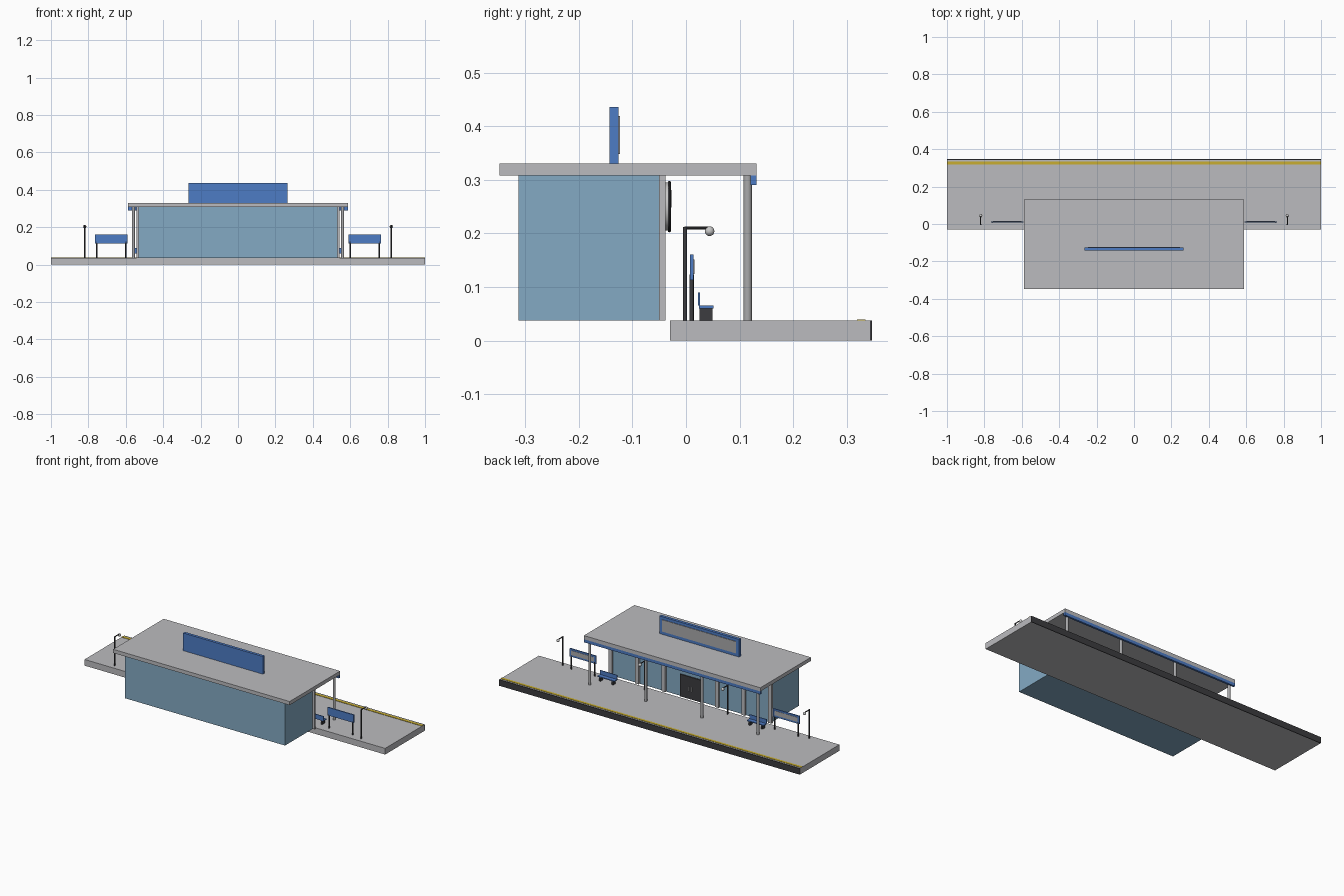
import bpy, math

if "Cube" in bpy.data.objects:
    bpy.data.objects.remove(bpy.data.objects["Cube"])


def material(name, r, g, b):
    m = bpy.data.materials.new(name)
    m.use_nodes = True
    m.diffuse_color = (r, g, b, 1)
    m.node_tree.nodes["Principled BSDF"].inputs["Base Color"].default_value = (r, g, b, 1)
    return m


GREY = material("concrete grey", 0.50, 0.50, 0.52)
GLASS = material("pale blue glass", 0.23, 0.40, 0.55)
BLUE = material("sign blue", 0.075, 0.20, 0.56)
DARK = material("charcoal", 0.045, 0.045, 0.05)
YELLOW = material("safety yellow", 0.58, 0.42, 0.03)
STEEL = material("steel grey", 0.40, 0.40, 0.41)
WHITE = material("off white", 0.58, 0.58, 0.58)


def finish(name, mat, smooth=False):
    o = bpy.context.object
    o.name = name
    o.data.materials.append(mat)
    if smooth:
        bpy.ops.object.shade_smooth_by_angle()
    return o


def box(name, mat, x, y, z):
    """Box from (low, high) pairs on each axis."""
    spans = (x, y, z)
    bpy.ops.mesh.primitive_cube_add(size=1, location=[(a + b) / 2 for a, b in spans])
    o = bpy.context.object
    o.scale = [b - a for a, b in spans]
    bpy.ops.object.transform_apply(location=False, rotation=False, scale=True)
    return finish(name, mat)


def rod(name, mat, radius, x, y, z, length, along_y=False, sides=16):
    """Cylinder centred at x, y, z, upright or lying along y."""
    turn = (math.pi / 2, 0, 0) if along_y else (0, 0, 0)
    bpy.ops.mesh.primitive_cylinder_add(vertices=sides, radius=radius, depth=length,
                                        location=(x, y, z), rotation=turn)
    return finish(name, mat, True)


FLOOR, CEILING = 0.037, 0.308
MID = (FLOOR + CEILING) / 2

# Platform with a dark track-side face and a yellow safety line
box("platform", GREY, (-1, 1), (-0.03, 0.343), (0, FLOOR))
box("platform_edge", DARK, (-1, 1), (0.343, 0.347), (0, FLOOR))
box("safety_line", YELLOW, (-1, 1), (0.319, 0.335), (FLOOR, FLOOR + 0.002))

# Glazed hall with mullions on the platform side
box("hall", GLASS, (-0.532, 0.532), (-0.313, -0.049), (FLOOR, CEILING))
for i in (-3, -2, -1, 1, 2, 3):
    x = i * 0.177
    box("mullion", GREY, (x - 0.012, x + 0.012), (-0.05, -0.038), (FLOOR, CEILING))

# Double door
for s in (-1, 1):
    box("door_leaf", DARK, sorted((s * 0.001, s * 0.07)), (-0.05, -0.042), (FLOOR, 0.17))
    box("door_handle", WHITE, sorted((s * 0.006, s * 0.01)), (-0.042, -0.039), (0.085, 0.11))

# Wall clock above the door
rod("clock_body", WHITE, 0.045, 0, -0.04, 0.25, 0.02, True, 32)
bpy.ops.mesh.primitive_torus_add(location=(0, -0.031, 0.25), rotation=(math.pi / 2, 0, 0),
                                 major_radius=0.045, minor_radius=0.003,
                                 major_segments=32, minor_segments=8)
finish("clock_rim", DARK, True)
box("minute_hand", DARK, (-0.002, 0.002), (-0.03, -0.027), (0.248, 0.281))
box("hour_hand", DARK, (-0.024, 0.002), (-0.03, -0.027), (0.248, 0.252))

# Roof, blue fascia and columns
box("roof", GREY, (-0.587, 0.587), (-0.348, 0.132), (CEILING, 0.33))
box("fascia", BLUE, (-0.587, 0.587), (0.12, 0.132), (0.29, CEILING))
for i in (-1.5, -0.5, 0.5, 1.5):
    rod("column", STEEL, 0.008, i * 0.373, 0.115, MID, CEILING - FLOOR)

# Roof sign with a pale panel facing the platform
box("roof_sign", BLUE, (-0.265, 0.265), (-0.143, -0.126), (0.33, 0.436))
box("roof_sign_panel", STEEL, (-0.245, 0.245), (-0.126, -0.123), (0.348, 0.419))

# Lamps with an arm and globe
for x in (-0.82, -0.275, 0.275, 0.82):
    rod("lamp_post", DARK, 0.004, x, -0.002, 0.124, 0.175)
    rod("lamp_arm", DARK, 0.003, x, 0.02, 0.21, 0.046, True, 10)
    bpy.ops.mesh.primitive_uv_sphere_add(segments=16, ring_count=10, radius=0.009,
                                         location=(x, 0.044, 0.204))
    finish("lamp_globe", WHITE, True)

for s in (-1, 1):
    # Free-standing platform signs
    c = s * 0.677
    box("platform_sign", BLUE, (c - 0.087, c + 0.087), (0.007, 0.014), (0.113, 0.161))
    box("platform_sign_panel", STEEL, (c - 0.076, c + 0.076), (0.014, 0.0155), (0.124, 0.151))
    for d in (-0.078, 0.078):
        rod("sign_post", DARK, 0.004, c + d, 0.0105, 0.08, 0.086)

    # Benches facing the track
    c = s * 0.497
    box("bench_seat", BLUE, (c - 0.057, c + 0.057), (0.024, 0.051), (0.06, 0.065))
    box("bench_back", BLUE, (c - 0.057, c + 0.057), (0.022, 0.026), (0.065, 0.09))
    for d in (-0.042, 0.042):
        box("bench_leg", DARK, (c + d - 0.005, c + d + 0.005), (0.025, 0.049), (FLOOR, 0.06))
